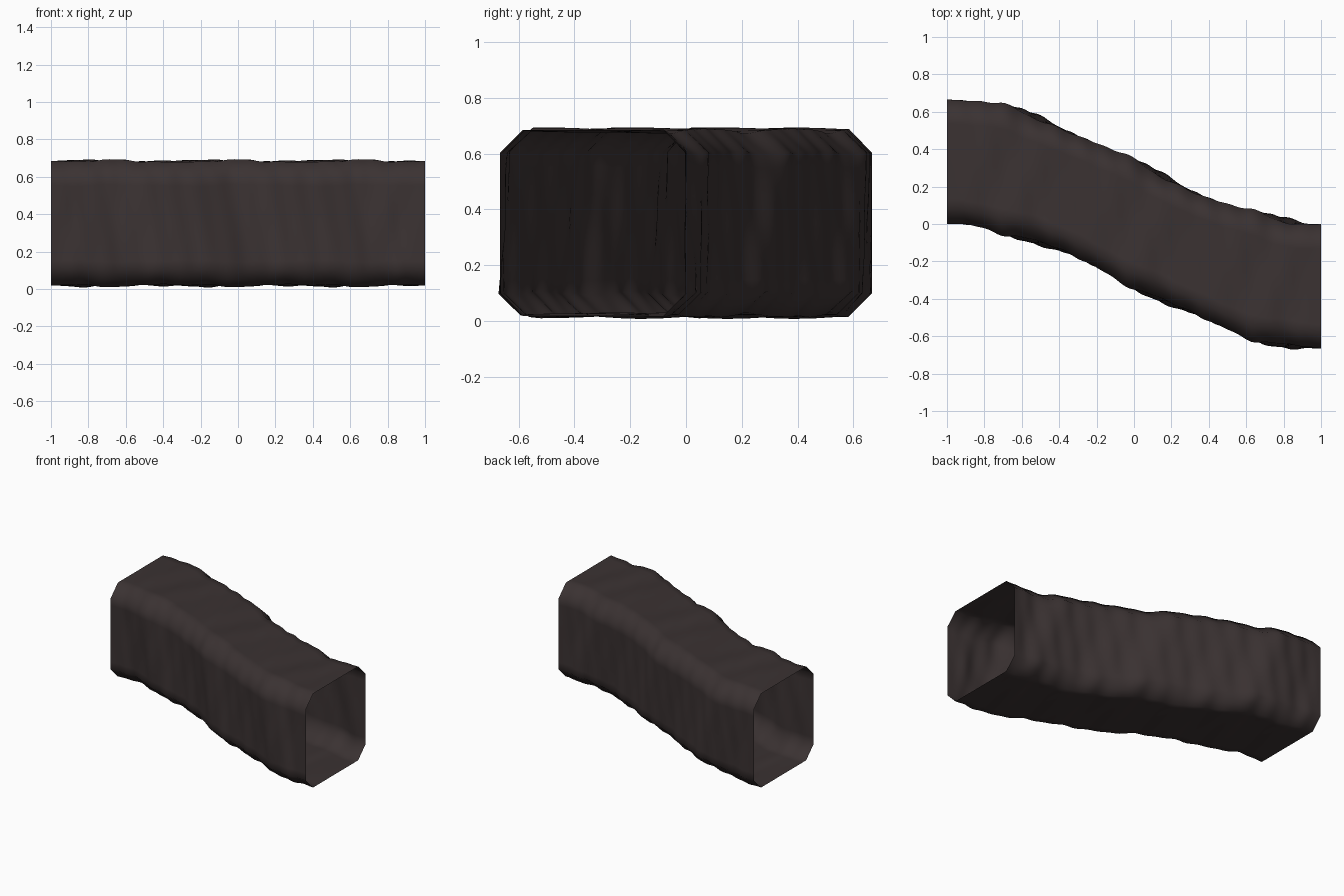
import bpy, bmesh, math
from mathutils import Vector

if "Cube" in bpy.data.objects:
    bpy.data.objects.remove(bpy.data.objects["Cube"])

HALF, CH, ZMID = 0.333, 0.08, 0.352     # half width, corner chamfer, axis height
STEPS, PERIOD = 96, 2 / 3               # rings along the tunnel, repeat of the rock pattern

# Rock material
rock = bpy.data.materials.new("dark brown rock")
rock.diffuse_color = (0.043, 0.032, 0.032, 1)
rock.use_nodes = True
rock.node_tree.nodes["Principled BSDF"].inputs["Base Color"].default_value = rock.diffuse_color

# Chamfered square cross-section (y, z), subdivided along each side
a, b = HALF, HALF - CH
corners = [(-b, -a), (b, -a), (a, -b), (a, b), (b, a), (-b, a), (-a, b), (-a, -b)]
section = []
for i, p in enumerate(corners):
    q = corners[(i + 1) % 8]
    n = 10 if i % 2 == 0 else 2
    for k in range(n):
        t = k / n
        section.append((p[0] + (q[0] - p[0]) * t, p[1] + (q[1] - p[1]) * t))


def axis_y(x):
    """S-shaped sideways sweep of the tunnel."""
    t = (x + 1) / 2
    return HALF - 2 * HALF * t * t * (3 - 2 * t)


def bump(x, y, z):
    """Rocky relief repeating along the length, (dy, dz)."""
    u = 2 * math.pi * (x + 0.63) / PERIOD
    fade = min(1, (1 - abs(x)) / 0.12)
    ang = math.atan2(z, y)
    fine = 0.004 * math.sin(3 * u + 4 * ang) + 0.003 * math.sin(5 * u - 3 * ang)
    side = 0.013 * math.cos(u + 1.2 * z / HALF) + 0.005 * math.cos(2 * u + 5 * z) + fine
    roof = 0.006 * math.cos(u + 1.6 + 5 * y) + 0.003 * math.sin(2 * u - 9 * y) + 0.5 * fine - 0.001
    return side * fade * y / HALF, roof * fade * z / HALF


# Tunnel shell, open at both ends
bm = bmesh.new()
rings = []
for i in range(STEPS + 1):
    x = -1 + 2 * i / STEPS
    ring = []
    for y, z in section:
        dy, dz = bump(x, y, z)
        ring.append(bm.verts.new(Vector((x, axis_y(x) + y + dy, ZMID + z + dz))))
    rings.append(ring)
m = len(section)
for r0, r1 in zip(rings, rings[1:]):
    for j in range(m):
        k = (j + 1) % m
        f = bm.faces.new((r0[j], r0[k], r1[k], r1[j]))
        f.smooth = True
bm.normal_update()
# make the faces point outwards
f = bm.faces[:][0]
if f.normal.z > 0:
    bmesh.ops.reverse_faces(bm, faces=bm.faces[:])
mesh = bpy.data.meshes.new("tunnel")
bm.to_mesh(mesh)
bm.free()
mesh.materials.append(rock)
tunnel = bpy.data.objects.new("tunnel", mesh)
bpy.context.collection.objects.link(tunnel)
